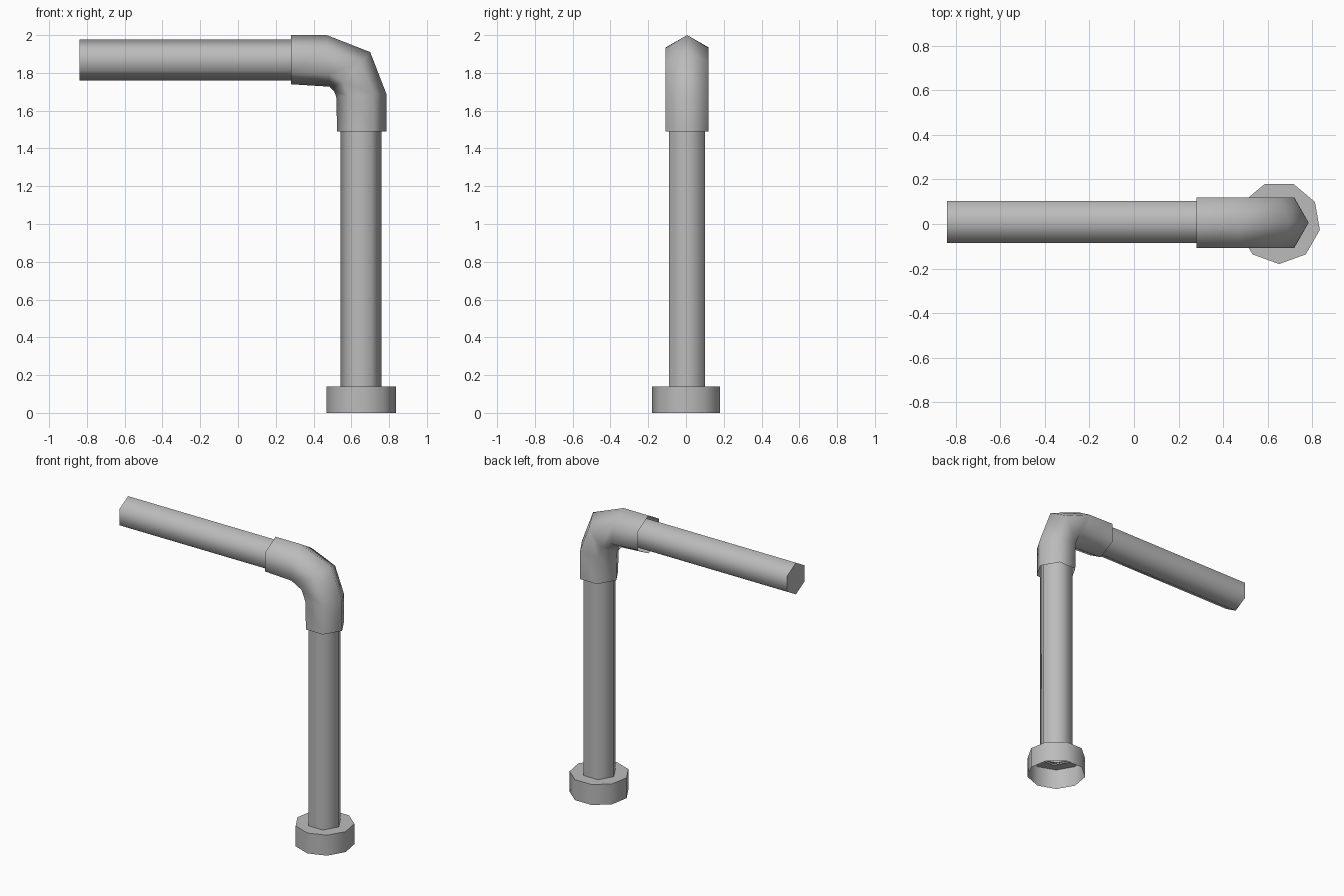
import bpy, math
from mathutils import Vector

cube = bpy.data.objects.get("Cube")
if cube:
    bpy.data.objects.remove(cube, do_unlink=True)

grey = bpy.data.materials.new("plain grey")
grey.use_nodes = True
colour = (0.5, 0.5, 0.5, 1)
grey.diffuse_color = colour
grey.node_tree.nodes["Principled BSDF"].inputs["Base Color"].default_value = colour


def ring(a, b, y, depth, sides=6, turn=0):
    """Ring whose corners start at a, with b opposite, in a plane holding the y axis."""
    a, b = Vector((a[0], y, a[1])), Vector((b[0], y, b[1]))
    mid, half = (a + b) / 2, (a - b) / 2
    angles = [turn + math.tau * i / sides for i in range(sides)]
    return [mid + half * math.cos(t) + Vector((0, depth * math.sin(t), 0)) for t in angles]


def loft(name, rings, cap_first=False, cap_last=False):
    """Skin a row of rings, smooth along the sides and sharp at the rims."""
    n = len(rings[0])
    verts = [v for r in rings for v in r]
    faces = []
    for k in range(len(rings) - 1):
        for i in range(n):
            j = (i + 1) % n
            faces.append((k * n + i, k * n + j, (k + 1) * n + j, (k + 1) * n + i))
    if cap_first:
        faces.append(tuple(reversed(range(n))))
    if cap_last:
        faces.append(tuple(range(len(verts) - n, len(verts))))
    mesh = bpy.data.meshes.new(name)
    mesh.from_pydata(verts, [], faces)
    mesh.materials.append(grey)
    obj = bpy.data.objects.new(name, mesh)
    bpy.context.collection.objects.link(obj)
    bpy.ops.object.select_all(action='DESELECT')
    obj.select_set(True)
    bpy.context.view_layer.objects.active = obj
    bpy.ops.object.mode_set(mode='EDIT')
    bpy.ops.mesh.select_all(action='SELECT')
    bpy.ops.mesh.normals_make_consistent(inside=False)
    bpy.ops.object.mode_set(mode='OBJECT')
    bpy.ops.object.shade_smooth_by_angle(angle=math.radians(75))
    return obj


def upright(z, r, y, sides=6, turn=0):
    return ring((0.652 + r, z), (0.652 - r, z), y, r, sides, turn)


# Upright hexagonal pipe, open at the foot
loft("upright_pipe", [upright(z, 0.109, 0.005) for z in (0.13, 1.58)], cap_last=True)

# Level hexagonal pipe with a closed free end
loft("level_pipe", [ring((x, 1.977), (x, 1.76), 0.009, 0.109) for x in (-0.84, 0.4)],
     cap_first=True, cap_last=True)

# Elbow sleeve, open at both mouths: outer and inner bend points
bend = [((0.28, 2.0), (0.28, 1.74)),
        ((0.47, 2.0), (0.485, 1.727)),
        ((0.70, 1.91), (0.51, 1.70)),
        ((0.785, 1.69), (0.52, 1.675)),
        ((0.785, 1.49), (0.525, 1.49))]
loft("elbow", [ring(a, b, 0.006, 0.131) for a, b in bend])

# Nine-sided collar at the foot, open below, its top closing in on the pipe
spin = -math.pi / 2
loft("foot_collar", [upright(z, r, 0.006, 9, spin)
                     for z, r in ((0, 0.186), (0.14, 0.186), (0.14, 0.092))])
